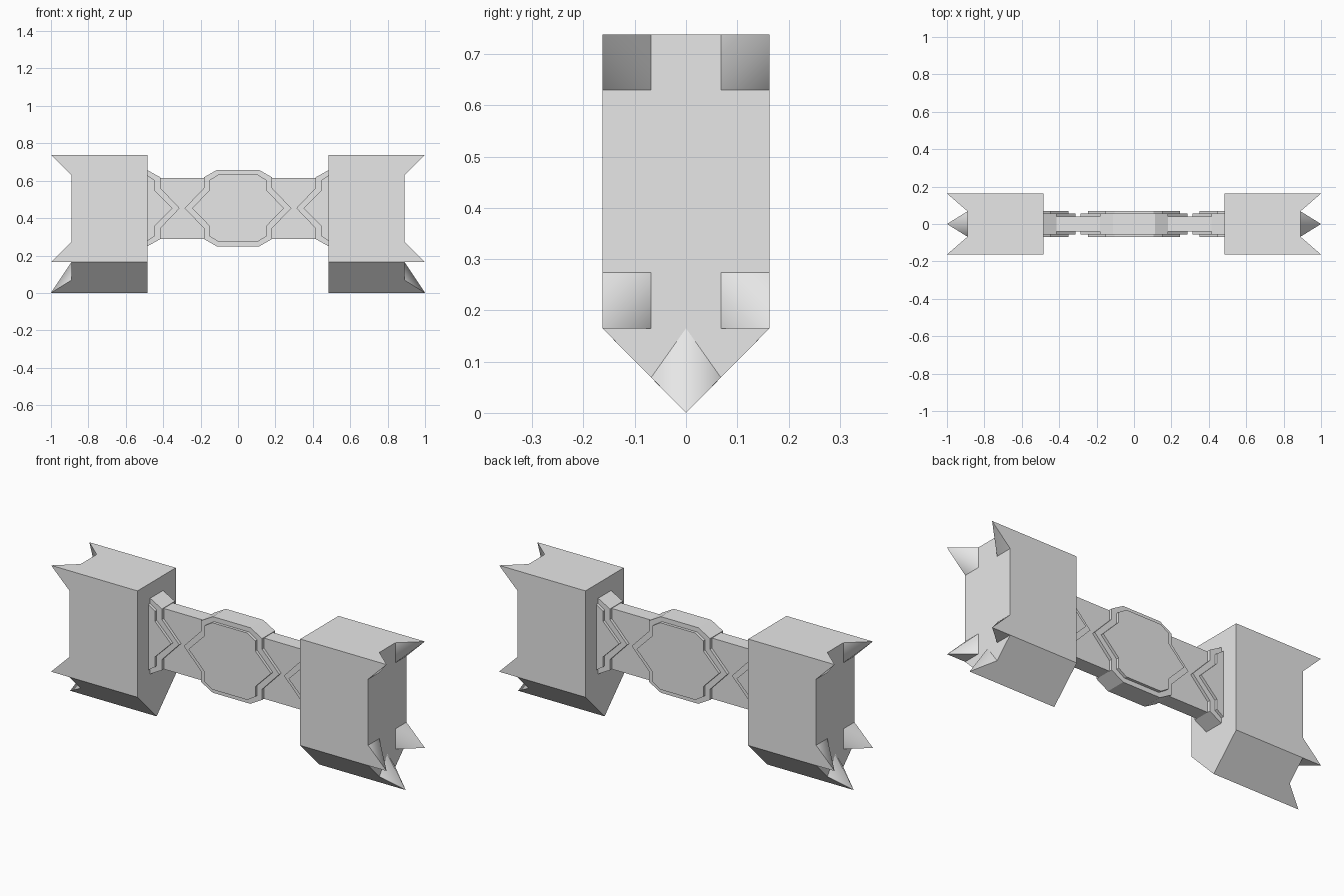
import bpy
import bmesh

cube = bpy.data.objects.get("Cube")
if cube:
    bpy.data.objects.remove(cube, do_unlink=True)

grey = bpy.data.materials.new("light grey")
grey.use_nodes = True
grey.diffuse_color = (0.8, 0.8, 0.8, 1)
grey.node_tree.nodes["Principled BSDF"].inputs["Base Color"].default_value = (0.8, 0.8, 0.8, 1)

MID = 0.453                      # height of the handle's centre line
HALF, SHOULDER, TOP = 0.163, 0.165, 0.738
INNER, FACE, TIP = 0.485, 0.89, 1.0


def finish(bm, name):
    bmesh.ops.recalc_face_normals(bm, faces=bm.faces)
    mesh = bpy.data.meshes.new(name)
    bm.to_mesh(mesh)
    bm.free()
    mesh.materials.append(grey)
    obj = bpy.data.objects.new(name, mesh)
    bpy.context.collection.objects.link(obj)
    return obj


def prism(name, outline, depth):
    """Extrude an x-z outline to both sides of the y = 0 plane."""
    bm = bmesh.new()
    front = bm.faces.new([bm.verts.new((x, -depth, z)) for x, z in outline])
    extruded = bmesh.ops.extrude_face_region(bm, geom=[front], use_keep_orig=True)
    moved = [g for g in extruded["geom"] if isinstance(g, bmesh.types.BMVert)]
    bmesh.ops.translate(bm, verts=moved, vec=(0, 2 * depth, 0))
    return finish(bm, name)


def centre_outline(quarter):
    """Complete a quarter outline (top to side point) around the handle centre."""
    right = quarter + [(x, -z) for x, z in reversed(quarter[:-1])]
    left = [(-x, z) for x, z in reversed(right)]
    return [(x, MID + z) for x, z in right + left]


def collar_outline(upper, side):
    """Complete the upper half of a collar outline below the centre line."""
    full = upper + [(x, -z) for x, z in reversed(upper[:-1])]
    return [(side * x, MID + z) for x, z in full]


def head(name, side):
    """Pointed block with a spike growing out of each outer corner."""
    bm = bmesh.new()
    made = {}

    def v(x, p):
        key = (x, p)
        if key not in made:
            made[key] = bm.verts.new((side * x, p[0], p[1]))
        return made[key]

    def face(*verts):
        return bm.faces.new(verts)

    corners = [(HALF, TOP), (-HALF, TOP), (-HALF, SHOULDER), (0, 0), (HALF, SHOULDER)]
    in_y, top_z, low_z, keel = 0.068, 0.63, 0.274, 0.069
    # Base of every spike: foot on the previous side, inner point, foot on the next side
    bases = [
        [(HALF, top_z), (in_y, top_z), (in_y, TOP)],
        [(-in_y, TOP), (-in_y, top_z), (-HALF, top_z)],
        [(-HALF, low_z), (-in_y, low_z), (-in_y, SHOULDER)],
        [(-in_y, keel), (0, SHOULDER), (in_y, keel)],
        [(in_y, SHOULDER), (in_y, low_z), (HALF, low_z)],
    ]
    cap, ridges = [], []
    for i, (corner, base) in enumerate(zip(corners, bases)):
        tip = v(TIP, corner)
        a, m, b = [v(FACE, p) for p in base]
        face(a, m, tip)
        face(m, b, tip)
        ridges.append({m, tip})
        # Shoulder spikes also have a flat underside
        if i == 2:
            shoulder = v(FACE, corner)
            face(b, shoulder, tip)
            cap += [a, m, b, shoulder]
        elif i == 4:
            shoulder = v(FACE, corner)
            face(shoulder, a, tip)
            cap += [shoulder, a, m, b]
        else:
            cap += [a, m, b]

    # Long sides, running out into the spikes
    for i in range(5):
        j = (i + 1) % 5
        start, end = corners[i], corners[j]
        loop = [v(INNER, end), v(INNER, start)]
        if i in (2, 4):
            loop.append(v(FACE, start))
        if i != 2:
            loop += [v(TIP, start), v(FACE, bases[i][2])]
        if j != 4:
            loop += [v(FACE, bases[j][0]), v(TIP, end)]
        if j in (2, 4):
            loop.append(v(FACE, end))
        face(*loop)

    face(*cap)
    face(*[v(INNER, p) for p in corners])
    # Only the inner ridge of each spike is softened
    for f in bm.faces:
        f.smooth = True
    for e in bm.edges:
        e.smooth = set(e.verts) in ridges
    return finish(bm, name)


# Handle bar
prism("handle_core", [(-0.49, 0.288), (0.49, 0.288), (0.49, 0.615), (-0.49, 0.615)], 0.039)

# Stepped badge plates around the middle of the handle
prism("centre_plate", centre_outline(
    [(0.112, 0.205), (0.182, 0.165), (0.182, 0.108), (0.285, 0)]), 0.055)
prism("centre_panel", centre_outline(
    [(0.105, 0.18), (0.152, 0.15), (0.152, 0.096), (0.246, 0)]), 0.07)

# Stepped collars and pointed heads at both ends
for label, s in (("left", 1), ("right", -1)):
    prism(label + "_collar", collar_outline(
        [(0.487, 0.205), (0.415, 0.165), (0.415, 0.108), (0.312, 0)], s), 0.055)
    prism(label + "_collar_panel", collar_outline(
        [(0.487, 0.178), (0.446, 0.15), (0.446, 0.096), (0.35, 0)], s), 0.07)
    head(label + "_head", s)
